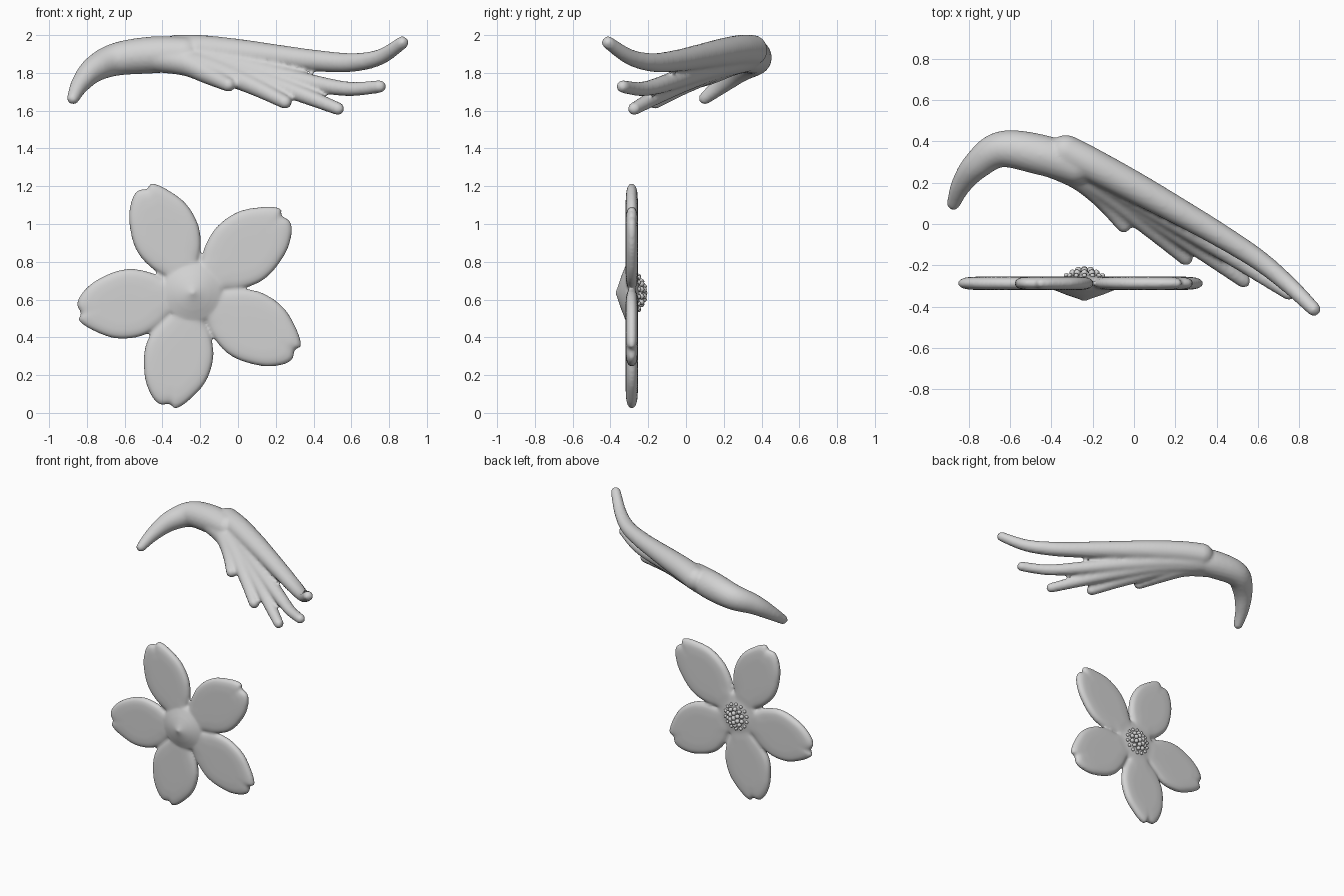
import bpy, bmesh, math
from mathutils import Vector

if "Cube" in bpy.data.objects:
    bpy.data.objects.remove(bpy.data.objects["Cube"])

grey = bpy.data.materials.new("light grey")
grey.diffuse_color = (0.65, 0.65, 0.65, 1)
grey.use_nodes = True
grey.node_tree.nodes["Principled BSDF"].inputs["Base Color"].default_value = grey.diffuse_color


def make_object(name, bm, voxel=None, smooth=4):
    """Turn a bmesh into a smooth object, optionally fused by voxel remesh."""
    bmesh.ops.recalc_face_normals(bm, faces=bm.faces)
    for f in bm.faces:
        f.smooth = True
    me = bpy.data.meshes.new(name)
    bm.to_mesh(me)
    bm.free()
    me.materials.append(grey)
    ob = bpy.data.objects.new(name, me)
    bpy.context.collection.objects.link(ob)
    if voxel:
        rm = ob.modifiers.new("fuse", 'REMESH')
        rm.mode = 'VOXEL'
        rm.voxel_size = voxel
        rm.use_smooth_shade = True
        sm = ob.modifiers.new("soften", 'SMOOTH')
        sm.factor = 0.5
        sm.iterations = smooth
    return ob


def catmull(pts, steps, closed=False):
    """Smooth interpolation through points of any dimension."""
    n = len(pts)
    pts = [Vector(p) for p in pts]
    get = (lambda i: pts[i % n]) if closed else (lambda i: pts[max(0, min(n - 1, i))])
    out = []
    for i in range(n if closed else n - 1):
        a, b, c, d = (get(i + k) for k in (-1, 0, 1, 2))
        for s in range(steps):
            t = s / steps
            out.append(0.5 * (2 * b + (c - a) * t + (2 * a - 5 * b + 4 * c - d) * t * t
                              + (3 * b - a - 3 * c + d) * t ** 3))
    if not closed:
        out.append(pts[-1])
    return out


def skin(bm, rings, start, end):
    """Bridge closed rings of points, ending in a pole at each side."""
    vr = [[bm.verts.new(p) for p in r] for r in rings]
    n = len(vr[0])
    for a, b in zip(vr, vr[1:]):
        for j in range(n):
            bm.faces.new((a[j], a[(j + 1) % n], b[(j + 1) % n], b[j]))
    for ring, p in ((vr[0], start), (vr[-1], end)):
        pole = bm.verts.new(p)
        for j in range(n):
            bm.faces.new((ring[j], ring[(j + 1) % n], pole))


def tube(bm, pts, sides=20):
    """Tapering round-ended tube; points are x, y, z, radius."""
    path = catmull(pts, 8)
    pos = [p.to_3d() for p in path]
    rad = [p[3] for p in path]
    dirs = [(pos[min(i + 1, len(pos) - 1)] - pos[max(i - 1, 0)]).normalized()
            for i in range(len(pos))]

    def ring(c, d, r):
        u = d.cross(Vector((0, 0, 1))).normalized()
        v = u.cross(d)
        return [c + (u * math.cos(a) + v * math.sin(a)) * r
                for a in (2 * math.pi * k / sides for k in range(sides))]

    caps = [math.radians(a) for a in (20, 40, 60, 80)]
    rings = [ring(pos[0] - dirs[0] * rad[0] * math.cos(a), dirs[0], rad[0] * math.sin(a)) for a in caps]
    rings += [ring(*q) for q in zip(pos, dirs, rad)]
    rings += [ring(pos[-1] + dirs[-1] * rad[-1] * math.cos(a), dirs[-1], rad[-1] * math.sin(a))
              for a in reversed(caps)]
    skin(bm, rings, pos[0] - dirs[0] * rad[0], pos[-1] + dirs[-1] * rad[-1])


# Swept tuft: one curved lock to the left, five strands fanning right
strands = [
    [(-.873, .10, 1.665, .033), (-.835, .19, 1.74, .05), (-.76, .285, 1.82, .07),
     (-.64, .362, 1.873, .088), (-.45, .335, 1.895, .098), (-.28, .28, 1.9, .09)],
    [(-.33, .35, 1.92, .082), (-.2, .285, 1.92, .081), (0, .18, 1.905, .075), (.2, .07, 1.885, .066),
     (.4, -.045, 1.865, .058), (.6, -.172, 1.855, .05), (.75, -.295, 1.883, .042), (.87, -.412, 1.96, .034)],
    [(-.34, .32, 1.885, .075), (-.1, .19, 1.85, .066), (.15, .04, 1.80, .055),
     (.43, -.13, 1.738, .045), (.6, -.24, 1.715, .038), (.75, -.335, 1.728, .034)],
    [(-.36, .32, 1.88, .075), (-.1, .17, 1.83, .062), (.1, .03, 1.77, .053),
     (.3, -.11, 1.70, .045), (.53, -.275, 1.61, .034)],
    [(-.38, .31, 1.88, .075), (-.15, .17, 1.825, .062), (.07, -.01, 1.735, .048), (.25, -.165, 1.645, .036)],
    [(-.42, .31, 1.88, .078), (-.27, .235, 1.85, .068), (-.15, .125, 1.79, .053), (-.05, -.005, 1.737, .037)],
]
bm = bmesh.new()
for s in strands:
    tube(bm, s)
make_object("swept_tuft", bm, voxel=0.012)

# Flower: local polar positions in the x-z plane around its centre
CX, CZ, MID = -0.24, 0.635, -0.287
outline = [(.04, .05), (.13, .095), (.2, .143), (.29, .178), (.38, .182), (.46, .164), (.53, .125),
           (.59, .08), (.62, .04), (.602, .01), (.615, -.04), (.585, -.09), (.52, -.138), (.45, -.165),
           (.37, -.182), (.29, -.178), (.2, -.143), (.13, -.095), (.04, -.05)]
smooth_outline = catmull(outline, 4, closed=True)


def petal(bm, angle, flip, length, width):
    ca, sa = math.cos(math.radians(angle)), math.sin(math.radians(angle))

    def place(a, b, y):
        a, b = a * length, b * width * flip
        return Vector((CX + a * ca + b * sa, y, CZ + a * sa - b * ca))

    rings = []
    scales = (.3, .6, .8, .88, .93, .97, .99)
    for side, seq in ((-1, scales), (0, (1,)), (1, scales[::-1])):
        for s in seq:
            y = MID + side * .033 * (1 - s ** 8) ** .5
            rings.append([place(.36 + (p.x - .36) * s, p.y * s, y) for p in smooth_outline])
    skin(bm, rings, place(.36, 0, MID - .033), place(.36, 0, MID + .033))


bm = bmesh.new()
for angle, flip, length, width in ((114.5, 1, 1, .97), (40, -1, 1.04, 1.03), (-30, -1, 1.03, 1.02),
                                   (-102.5, -1, 1.0, 1.0), (-170.5, -1, 1.0, 1.0)):
    petal(bm, angle, flip, length, width)

# Pointed hub joining the petals: shallow cone in front, low mound behind
hub = [(.03, -.362), (.09, -.342), (.145, -.32), (.165, -.305), (.168, -.285),
       (.155, -.262), (.08, -.25), (.03, -.245)]
rings = [[Vector((CX + r * math.cos(t), y, CZ + r * math.sin(t)))
          for t in (2 * math.pi * k / 40 for k in range(40))] for r, y in hub]
skin(bm, rings, Vector((CX, -.376, CZ)), Vector((CX, -.245, CZ)))
make_object("flower_petals", bm, voxel=0.01)

# Stamens: rings of little beads on the back
bm = bmesh.new()
for count, r, y, size in ((1, 0, -.222, .018), (6, .034, -.224, .017),
                          (10, .06, -.236, .016), (14, .09, -.25, .012)):
    for k in range(count):
        t = 2 * math.pi * (k + count % 4 * .25) / count
        new = bmesh.ops.create_icosphere(bm, subdivisions=2, radius=size)["verts"]
        bmesh.ops.translate(bm, verts=new, vec=(CX + r * math.cos(t), y, CZ + r * math.sin(t)))
make_object("stamens", bm)
